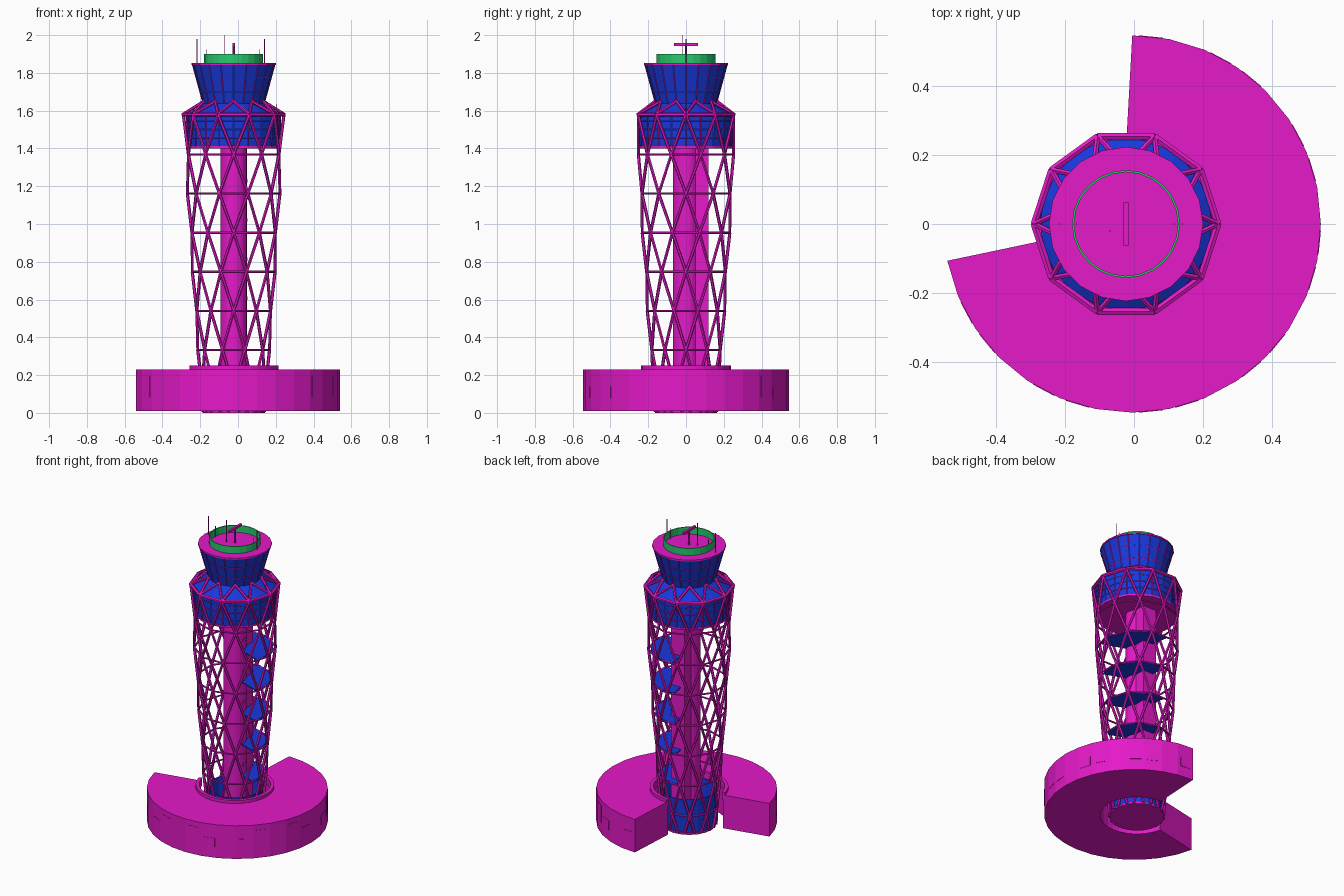
import bpy, bmesh, math
from mathutils import Vector, Matrix

if "Cube" in bpy.data.objects:
    bpy.data.objects.remove(bpy.data.objects["Cube"])

CX = -0.023          # tower axis
TAU = 2 * math.pi


def material(name, rgb):
    m = bpy.data.materials.new(name)
    m.diffuse_color = (*rgb, 1)
    m.use_nodes = True
    m.node_tree.nodes["Principled BSDF"].inputs["Base Color"].default_value = m.diffuse_color
    return m


PINK = material("pink_metal", (0.78, 0.01, 0.58))
BLUE = material("blue_glass", (0.01, 0.04, 0.72))
GREEN = material("green_screen", (0.02, 0.6, 0.15))


def finish(name, bm, mat):
    bmesh.ops.remove_doubles(bm, verts=bm.verts, dist=1e-5)
    bmesh.ops.recalc_face_normals(bm, faces=bm.faces)
    me = bpy.data.meshes.new(name)
    bm.to_mesh(me)
    bm.free()
    me.materials.append(mat)
    ob = bpy.data.objects.new(name, me)
    bpy.context.collection.objects.link(ob)
    return ob


def lathe(name, profile, n, mat, a0=0.0, a1=360.0):
    """Sweep a closed (r, z, optional axis x) profile around the axis."""
    bm = bmesh.new()
    rings = []
    for i in range(n + 1):
        a = math.radians(a0 + (a1 - a0) * i / n)
        rings.append([bm.verts.new(((p[2] if len(p) > 2 else CX) + p[0] * math.cos(a),
                                    p[0] * math.sin(a), p[1])) for p in profile])
    k = len(profile)
    for s, t in zip(rings, rings[1:]):
        for j in range(k):
            bm.faces.new((s[j], s[(j + 1) % k], t[(j + 1) % k], t[j]))
    if abs(a1 - a0) < 359.9:
        bm.faces.new(rings[0])
        bm.faces.new(rings[-1])
    return finish(name, bm, mat)


def rods(name, segments, radius, mat=PINK, sides=6):
    """Straight bars between point pairs, joined in one object."""
    bm = bmesh.new()
    for p, q in segments:
        p, q = Vector(p), Vector(q)
        d = q - p
        mtx = Matrix.Translation((p + q) / 2) @ d.to_track_quat('Z', 'Y').to_matrix().to_4x4()
        bmesh.ops.create_cone(bm, cap_ends=True, segments=sides, radius1=radius,
                              radius2=radius, depth=d.length, matrix=mtx)
    return finish(name, bm, mat)


def boxes(name, items, mat=PINK):
    """Boxes given as (centre, size, turn about z)."""
    bm = bmesh.new()
    for c, s, turn in items:
        mtx = Matrix.Translation(c) @ Matrix.Rotation(turn, 4, 'Z') @ Matrix.Diagonal((*s, 1))
        bmesh.ops.create_cube(bm, size=1, matrix=mtx)
    return finish(name, bm, mat)


def pt(r, deg, z):
    a = math.radians(deg)
    return (CX + r * math.cos(a), r * math.sin(a), z)


def ring(r, z, n, off=0.0):
    return [(pt(r, off + 360 * i / n, z), pt(r, off + 360 * (i + 1) / n, z)) for i in range(n)]


# Base building: open ring of 23 facets out of 32
OX = -0.005
lathe("base_building", [(0.222, 0.01), (0.545, 0.01, OX), (0.545, 0.23, OX), (0.222, 0.23)],
      23, PINK, 90, -168.75)
lathe("base_collar", [(0.215, 0.2), (0.237, 0.2), (0.237, 0.25), (0.215, 0.25)],
      23, PINK, 90, -168.75)

# Base windows, flush panels on the outer facets
panels = []
for i in range(23):
    a = math.radians(90 - 11.25 * (i + 0.5))
    r = 0.545 * math.cos(math.radians(5.625))
    if i % 3 != 1:
        z, h = ((0.11, 0.06), (0.14, 0.11))[i % 2]
        panels.append(((OX + r * math.cos(a), r * math.sin(a), z), (0.004, 0.07, h), a))
boxes("base_windows", panels)

# Entrance hall inside the foot of the tower
lathe("entrance_floor", [(0, 0), (0.165, 0), (0.165, 0.012), (0, 0.012)], 20, PINK)
lathe("entrance_glass", [(0.153, 0.012), (0.158, 0.012), (0.168, 0.235), (0.163, 0.235)], 20, BLUE)

# Core shaft, rear lift shaft and slot windows
lathe("core_shaft", [(0, 0.01), (0.07, 0.01), (0.07, 1.41), (0, 1.41)], 24, PINK)
boxes("lift_shaft", [((CX, 0.085, 0.71), (0.1, 0.07, 1.4), 0)])
boxes("shaft_windows", [((CX + 0.07, 0, 0.4 + 0.207 * i), (0.006, 0.035, 0.018), 0) for i in range(5)])

# Lattice levels, from the observation ring downwards
levels = [(1.578, 0.266), (1.368, 0.252), (1.161, 0.245), (0.954, 0.232),
          (0.747, 0.219), (0.54, 0.205), (0.333, 0.19), (0.126, 0.175)]
diagonals, hoops = [], []
for k, (z, r) in enumerate(levels):
    off = 18 * (k % 2)
    if k:
        hoops += ring(r, z, 10, off)
    for i in range(10):
        a = off + 36 * i
        for s in (-1, 1):
            if k + 1 < len(levels):
                z2, r2 = levels[k + 1]
                diagonals.append((pt(r, a, z), pt(r2, a + 18 * s, z2)))
            else:
                diagonals.append((pt(r, a, z), pt(0.165, a + 11 * s, 0.006)))
rods("lattice_diagonals", diagonals, 0.0085)
rods("lattice_hoops", hoops, 0.006)
rods("observation_ring", ring(0.266, 1.58, 10), 0.011)

# Stair landings on the rear right side
for i in range(5):
    z, r = levels[2 + i]
    lathe(f"landing_{i + 1}", [(0.068, z - 0.004), (r - 0.015, z - 0.004),
                               (r - 0.015, z + 0.004), (0.068, z + 0.004)], 10, BLUE, -20, 100)

# Observation deck: floor, glass band, sloping glass roof
lathe("deck_floor", [(0, 1.4), (0.248, 1.4), (0.248, 1.412), (0, 1.412)], 20, PINK)
lathe("deck_glass", [(0, 1.412), (0.245, 1.412), (0.249, 1.58), (0.158, 1.64), (0, 1.64)], 20, BLUE)
deck_bars = [(pt(0.246, 18 * i, 1.41), pt(0.25, 18 * i, 1.58)) for i in range(20)]
for z in (1.455, 1.5, 1.545):
    deck_bars += ring(0.247, z, 20)
rods("deck_mullions", deck_bars, 0.0022, sides=4)

# Zigzag struts from the ring up to the cab
rods("roof_struts", [(pt(0.266, 36 * i, 1.582), pt(0.165, 36 * i + 18 * s, 1.65))
                     for i in range(10) for s in (-1, 1)], 0.0085)

# Control cab with flared glass, mullions and flat roof
lathe("cab_glass", [(0, 1.6), (0.152, 1.6), (0.219, 1.845), (0, 1.845)], 20, BLUE)
cab_bars = [(pt(0.163, 18 * i, 1.64), pt(0.219, 18 * i, 1.845)) for i in range(20)]
for z in (1.7, 1.775):
    cab_bars += ring(0.152 + 0.067 * (z - 1.6) / 0.245, z, 20)
rods("cab_mullions", cab_bars, 0.0022, sides=4)
lathe("cab_roof", [(0, 1.843), (0.223, 1.843), (0.223, 1.853), (0, 1.853)], 20, PINK)

# Round screen wall on the roof
lathe("roof_screen", [(0.15, 1.85), (0.156, 1.85), (0.156, 1.9), (0.15, 1.9)], 24, GREEN)

# Radar and whip aerials
rods("radar_post", [((CX, 0, 1.85), (CX, 0, 1.95))], 0.006, sides=8)
boxes("radar_bar", [((CX, 0, 1.95), (0.014, 0.128, 0.014), 0)])
rods("whip_aerials", [((x, y, z0), (x, y, z1)) for x, y, z0, z1 in (
    (-0.217, 0, 1.84, 1.98), (0.14, 0, 1.84, 1.98), (-0.07, -0.02, 1.85, 2.0),
    (-0.166, 0, 1.85, 1.925), (0.116, 0, 1.85, 1.925), (0.205, 0, 1.58, 1.635))], 0.002, sides=6)
